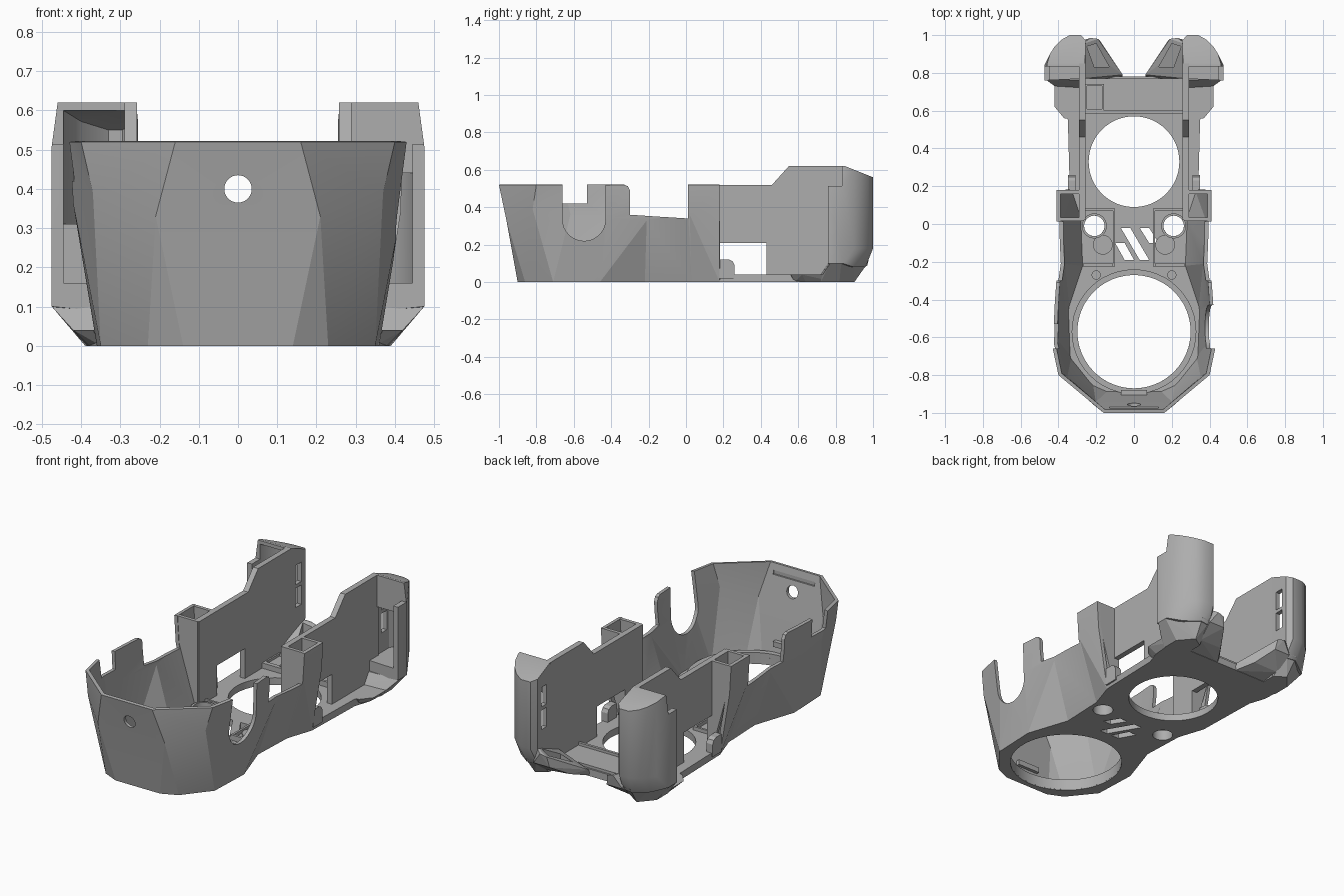
import bpy, bmesh, math
from mathutils import Vector

cube = bpy.data.objects.get("Cube")
if cube:
    bpy.data.objects.remove(cube, do_unlink=True)

grey = bpy.data.materials.new("plain grey")
grey.use_nodes = True
GREY = (0.42, 0.42, 0.42, 1)
grey.diffuse_color = GREY
grey.node_tree.nodes["Principled BSDF"].inputs["Base Color"].default_value = GREY


def finish(name, bm, fix=True):
    if fix:
        bmesh.ops.recalc_face_normals(bm, faces=bm.faces)
    me = bpy.data.meshes.new(name)
    bm.to_mesh(me)
    bm.free()
    me.materials.append(grey)
    ob = bpy.data.objects.new(name, me)
    bpy.context.collection.objects.link(ob)
    return ob


def prism(name, pts, axis, lo, hi):
    """Extrude a 2D outline along x, y or z."""
    put = {"x": lambda a, b, h: (h, a, b),
           "y": lambda a, b, h: (a, h, b),
           "z": lambda a, b, h: (a, b, h)}[axis]
    bm = bmesh.new()
    face = bm.faces.new([bm.verts.new(put(a, b, lo)) for a, b in pts])
    out = bmesh.ops.extrude_face_region(bm, geom=[face])
    move = Vector(put(0, 0, hi - lo))
    bmesh.ops.translate(bm, vec=move, verts=[v for v in out["geom"] if isinstance(v, bmesh.types.BMVert)])
    return finish(name, bm)


def hull(name, pts):
    bm = bmesh.new()
    for p in pts:
        bm.verts.new(p)
    out = bmesh.ops.convex_hull(bm, input=bm.verts)
    loose = set(out["geom_interior"]) | set(out["geom_unused"])
    bmesh.ops.delete(bm, geom=[v for v in loose if isinstance(v, bmesh.types.BMVert)], context="VERTS")
    bmesh.ops.dissolve_limit(bm, angle_limit=0.01, verts=bm.verts, edges=bm.edges)
    return finish(name, bm)


def box(name, x, y, z):
    return prism(name, [(x[0], y[0]), (x[1], y[0]), (x[1], y[1]), (x[0], y[1])], "z", *z)


def disc(cx, cy, r, n=48):
    return [(cx + r * math.cos(2 * math.pi * i / n), cy + r * math.sin(2 * math.pi * i / n)) for i in range(n)]


def apply_modifier(ob, kind, **settings):
    mod = ob.modifiers.new(kind.title(), kind)
    for key, value in settings.items():
        setattr(mod, key, value)
    bpy.context.view_layer.objects.active = ob
    bpy.ops.object.modifier_apply(modifier=mod.name)


def cut(ob, *cutters):
    for c in cutters:
        c.hide_render = True
        apply_modifier(ob, "BOOLEAN", operation="DIFFERENCE", solver="EXACT", object=c)
        bpy.data.objects.remove(c, do_unlink=True)


def ring(name, cx, cy, r_out, r_in, z):
    ob = prism(name, disc(cx, cy, r_out), "z", *z)
    cut(ob, prism("cutter", disc(cx, cy, r_in), "z", z[0] - 0.1, z[1] + 0.1))
    return ob


def flip(pts, s):
    return [(s * p[0], *p[1:]) for p in pts]


# Faceted front shell, lofted through three half outlines
low = [(.14, -.90), (.23, -.86), (.35, -.71), (.36, -.46), (.28, -.22), (.29, .03), (.34, .18)]
mid = [(.21, -.96, .33), (.37, -.82, .39), (.42, -.62, .36), (.415, -.42, .34), (.385, -.21, .33),
       (.40, .02, .36), (.40, .18, .36)]
top = [(.16, -1.0), (.40, -.80), (.43, -.66), (.42, -.43), (.405, -.21), (.41, .02), (.41, .18)]
bm = bmesh.new()
rows = []
for half in ([(x, y, 0) for x, y in low], mid, [(x, y, .52) for x, y in top]):
    rows.append([bm.verts.new(p) for p in half[::-1] + flip(half, -1)])
n = len(low)
for a, b in zip(rows, rows[1:]):
    for i in range(2 * n - 1):
        bm.faces.new((a[i], b[i], b[i + 1], a[i + 1]))
bmesh.ops.triangulate(bm, faces=bm.faces)
shell = finish("front_shell", bm, fix=False)
apply_modifier(shell, "SOLIDIFY", thickness=0.02, offset=-1)
u_slot = [(-.545 + .115 * math.cos(math.pi * i / 16), .335 - .115 * math.sin(math.pi * i / 16)) for i in range(17)]
cut(shell,
    prism("cutter", [(-.30, .36), (-.15, .35), (.012, .34), (.012, .7), (-.33, .7), (-.33, .52), (-.31, .512),
                     (-.30, .49)], "x", -1, 1),
    prism("cutter", u_slot + [(-.66, .7), (-.43, .7)], "x", .2, 1),
    box("cutter", (-1, -.2), (-.66, -.53), (.42, .7)),
    box("cutter", (-.13, .13), (-.978, -.9), (.462, .485)),
    prism("cutter", disc(0, .40, .035, 32), "y", -1.2, -.8))

# Floor plate with fan openings, screw holes and slanted vents
rear = [(.35, .55), (.38, .64), (.39, .78), (.06, .78)]
half = low + rear
floor = prism("floor_plate", half + flip(half, -1)[::-1], "z", 0, .04)
cutters = [prism("cutter", disc(0, -.57, .30, 64), "z", -.1, .2),
           prism("cutter", disc(0, .33, .24, 64), "z", -.1, .2)]
for s in (1, -1):
    cutters.append(prism("cutter", disc(s * .21, -.01, .054, 32), "z", -.1, .2))
    cutters.append(prism("cutter", disc(s * .20, -.27, .022, 24), "z", .02, .2))
for x0, y0, x1, y1 in ((-.07, -.02, .03, -.19), (-.10, -.10, -.05, -.19), (.03, -.02, .08, -.10)):
    cutters.append(prism("cutter", [(x0, y0), (x0 + .05, y0), (x1 + .05, y1), (x1, y1)], "z", -.1, .2))
cut(floor, *cutters)
ring("front_fan_rim", 0, -.57, .33, .30, (.005, .065))
box("front_latch", (-.07, .07), (-.91, -.88), (.10, .13))
box("rear_bar", (-.26, .26), (.60, .77), (.03, .055))
box("rear_bar_lip", (-.26, .26), (.585, .60), (.03, .07))
frame = box("connector_frame", (-.26, -.16), (.60, .74), (.05, .07))
cut(frame, box("cutter", (-.25, -.17), (.61, .73), (.04, .1)))


def roof(x, y):
    return .62 - max(0, y - .85) * .4


for s, side in ((1, "left"), (-1, "right")):
    # Upright side wall with stepped top and window
    wall = prism(side + "_side_wall",
                 [(.02, 0), (.85, 0), (.85, .62), (.55, .62), (.46, .52), (.02, .52)],
                 "x", *sorted((s * .258, s * .29)))
    cut(wall, box("cutter", sorted((s * .2, s * .35)), (.18, .43), (.04, .21)))

    # Hollow corner post: front and back plates between wall and shell
    for label, y0, y1 in (("front", .015, .035), ("back", .16, .18)):
        plate = [(.265, 0), (.285, 0), (.385, .36), (.40, .52), (.265, .52)]
        prism(f"{side}_post_{label}", flip(plate, s), "y", y0, y1)

    # Rounded lug on the ledge
    prism(side + "_lug", [(.18, .02), (.26, .02), (.26, .09), (.25, .11), (.23, .12), (.18, .12)],
          "x", *sorted((s * .31, s * .35)))

    # Rear wing, hollow, open to the front, its outer skin stepped back near the top
    plan = [(.26, .77), (.26, .85), (.255, .97), (.28, 1), (.34, 1), (.385, .975), (.42, .94),
            (.445, .90), (.46, .85), (.46, .77)]
    belly = [(.475, .84), (.475, .76)]
    pts = [(x, y, z) for x, y in plan for z in (.18, roof(x, y))]
    pts += [(x, y, z) for x, y in belly for z in (.10, .51)]
    pts += [(.26, .77, .08), (.27, .95, .08), (.33, .96, .08), (.41, .90, .08)]
    wing = hull(side + "_rear_wing", flip(pts, s))
    inner = [(.285, .70), (.285, .85), (.282, .955), (.295, .975), (.33, .975), (.40, .92), (.445, .84), (.445, .70)]
    pts = [(x, y, z) for x, y in inner for z in (.16, roof(x, y) - .02)]
    cut(wing, hull("cutter", flip(pts, s)),
        box("cutter", sorted((s * .289, s * .6)), (.6, .835), (.515, .7)))
    for z in (.27, .40):
        cut(wing, box("cutter", sorted((s * .2, s * .33)), (.885, .935), (z, z + .11)))

    # Panel closing part of the wing opening
    z_panel = (.44, .61) if s > 0 else (.15, .31)
    box(side + "_wing_panel", sorted((s * .28, s * .452)), (.836, .856), z_panel)

    # Low ledge and tapered foot under the wing
    ledge = [(x, y, 0) for x, y in ((.26, .58), (.26, .80), (.39, .80), (.38, .64), (.35, .58))]
    ledge += [(x, y, .04) for x, y in ((.26, .55), (.26, .80), (.42, .80), (.42, .62), (.37, .56))]
    hull(side + "_ledge", flip(ledge, s))
    foot = [(x, y, 0) for x, y in ((.26, .70), (.26, .86), (.32, .90), (.39, .82), (.39, .72))]
    foot += [(.26, .72, .04), (.42, .73, .04), (.42, .82, .04)]
    foot += [(.27, .76, .10), (.475, .77, .10), (.475, .83, .10), (.41, .90, .10), (.33, .97, .10), (.27, .96, .10)]
    hull(side + "_wing_foot", flip(foot, s))

    # Flared air duct rising towards the back
    duct = hull(side + "_air_duct", flip(
        [(.06, .77, 0), (.27, .77, 0), (.06, .79, .04), (.27, .77, .10), (.12, .87, .03), (.27, .88, .02),
         (.18, .97, .09), (.28, .97, .09), (.19, .98, .15), (.23, .985, .16), (.28, .95, .18)], s))
    cut(duct, hull("cutter", flip(
        [(x, y, z) for x, y in ((.13, .83), (.21, .83), (.20, .955), (.25, .94)) for z in (.065 + (y - .83) * .3, .3)], s)))

    # Bosses and ribs on the middle of the floor
    ring(side + "_screw_boss", s * .21, -.01, .066, .054, (.03, .06))
    prism(side + "_round_boss", disc(s * .165, -.11, .052, 32), "z", .03, .05)
    box(side + "_cross_rib", sorted((s * .11, s * .27)), (-.225, -.21), (.03, .07))
    box(side + "_long_rib", sorted((s * .10, s * .112)), (-.225, .08), (.03, .06))
    box(side + "_back_rib", sorted((s * .10, s * .26)), (.07, .082), (.03, .06))

# Round walls smooth, facets stay crisp
for ob in bpy.context.scene.objects:
    if any(key in ob.name for key in ("floor_plate", "fan_rim", "boss", "rear_wing", "front_shell")):
        bpy.ops.object.select_all(action="DESELECT")
        ob.select_set(True)
        bpy.context.view_layer.objects.active = ob
        bpy.ops.object.shade_smooth_by_angle(angle=math.radians(12 if ob == shell else 30))
